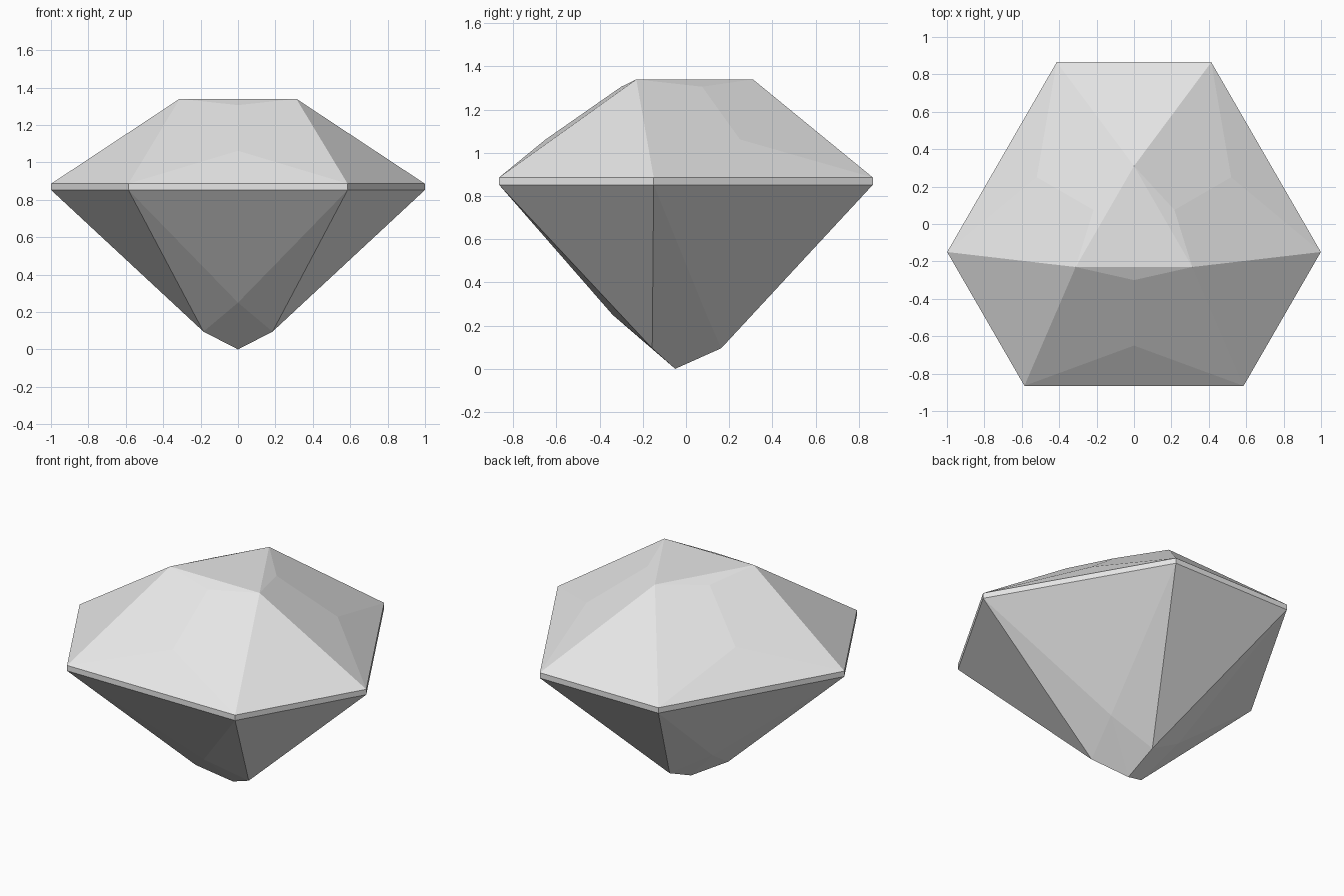
import bpy, bmesh, math

cube = bpy.data.objects.get("Cube")
if cube:
    bpy.data.objects.remove(cube, do_unlink=True)

# Stone material
stone = bpy.data.materials.new("pale grey stone")
stone.use_nodes = True
COLOR = (0.8, 0.8, 0.8, 1)
stone.diffuse_color = COLOR
stone.node_tree.nodes["Principled BSDF"].inputs["Base Color"].default_value = COLOR

AXIS_Y = -0.05     # the three-fold axis sits slightly forward
FRONT = -90
GIRDLE = 35.7      # half angle of a long girdle side


def ring(bm, radius, z, *angles):
    """Corners at the given angles from the front, repeated three times."""
    for turn in (0, 120, 240):
        for angle in angles:
            a = math.radians(FRONT + turn + angle)
            bm.verts.new((radius * math.cos(a), AXIS_Y + radius * math.sin(a), z))


bm = bmesh.new()
# Crown: triangular table, star corners, upper girdle corners
ring(bm, 0.36, 1.34, 60)
ring(bm, 0.25, 1.306, 0)
ring(bm, 0.60, 1.062, 0)
# Girdle: thin six-sided band
for height in (0.886, 0.852):
    ring(bm, 1.004, height, -GIRDLE, GIRDLE)
# Pavilion: lower facet corners and the culet point
ring(bm, 0.29, 0.25, 0)
ring(bm, 0.213, 0.095, 60)
bm.verts.new((0, AXIS_Y, 0))

# Skin the corners with flat facets and merge coplanar triangles
bmesh.ops.convex_hull(bm, input=bm.verts[:])
bmesh.ops.dissolve_limit(bm, angle_limit=math.radians(0.8),
                         verts=bm.verts[:], edges=bm.edges[:])
bmesh.ops.recalc_face_normals(bm, faces=bm.faces[:])

mesh = bpy.data.meshes.new("cut_gem")
bm.to_mesh(mesh)
bm.free()
mesh.materials.append(stone)
gem = bpy.data.objects.new("cut_gem", mesh)
bpy.context.collection.objects.link(gem)
